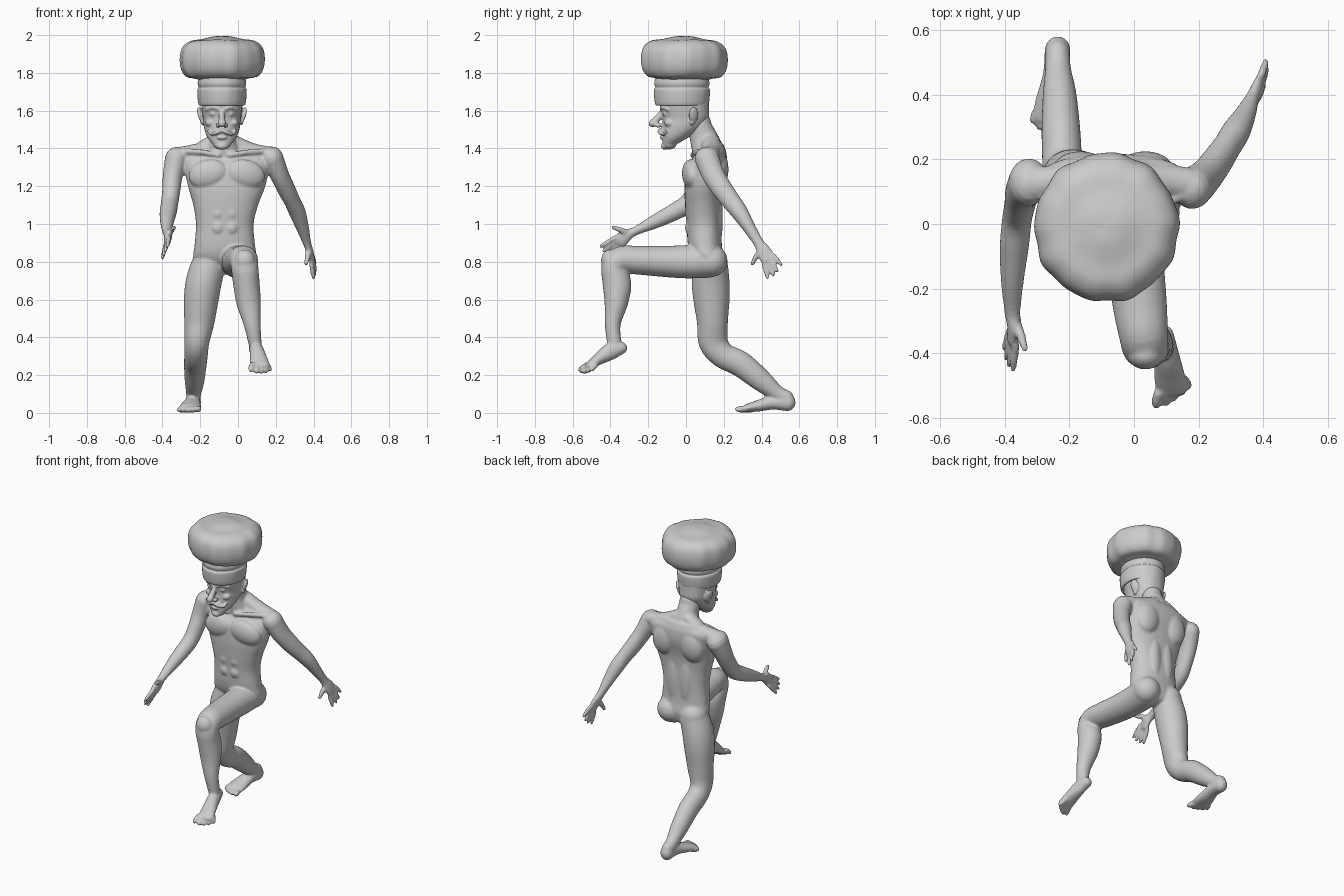
import bpy, bmesh, math
from mathutils import Vector, Matrix, Euler


def catmull(st, sub):
    # smooth resampling of (x, y, z, a, b) stations
    out = []
    for i in range(len(st) - 1):
        p = [st[max(i - 1, 0)], st[i], st[i + 1], st[min(i + 2, len(st) - 1)]]
        for k in range(sub):
            t = k / sub
            out.append([0.5 * (2 * b + (c - a) * t + (2 * a - 5 * b + 4 * c - d) * t * t
                               + (3 * b - a - 3 * c + d) * t ** 3) for a, b, c, d in zip(*p)])
    return out + [list(st[-1])]


def loft(bm, st, flat=False, e=2.0, cap=1.0, n=28, sub=5):
    # closed tube with rounded ends; flat keeps the rings horizontal
    st = catmull(st, sub)
    pos = [Vector(s[:3]) for s in st]
    rings = []
    for i, s in enumerate(st):
        t = (pos[min(i + 1, len(st) - 1)] - pos[max(i - 1, 0)]).normalized()
        if flat:
            t = Vector((0, 0, math.copysign(1, t.z)))
        u = Vector((1, 0, 0)) if abs(t.x) < 0.9 else Vector((0, 0, 1))
        u = (u - t * u.dot(t)).normalized()
        ring = (pos[i], t, u, t.cross(u), s[3], s[4])
        dome = [(math.sin(a), math.cos(a)) for a in (0.45, 0.9, 1.25, 1.48)]
        h = min(s[3], s[4]) * cap
        if i == 0:
            rings += [(pos[0] - t * h * sn, t, u, ring[3], s[3] * c, s[4] * c) for sn, c in dome[::-1]]
        rings.append(ring)
        if i == len(st) - 1:
            rings += [(pos[i] + t * h * sn, t, u, ring[3], s[3] * c, s[4] * c) for sn, c in dome]
    loops = []
    for p, t, u, v, a, b in rings:
        loop = []
        for k in range(n):
            c, s = math.cos(math.tau * k / n), math.sin(math.tau * k / n)
            c, s = (math.copysign(abs(q) ** (2 / e), q) for q in (c, s))
            loop.append(bm.verts.new(p + u * a * c + v * b * s))
        loops.append(loop)
    for l0, l1 in zip(loops, loops[1:]):
        for k in range(n):
            bm.faces.new((l0[k], l0[(k + 1) % n], l1[(k + 1) % n], l1[k]))
    bm.faces.new(loops[0][::-1])
    bm.faces.new(loops[-1])


def ball(bm, c, r, rot=(0, 0, 0)):
    bmesh.ops.create_uvsphere(bm, u_segments=24, v_segments=14, radius=1,
                              matrix=Matrix.LocRotScale(Vector(c), Euler(rot), Vector(r)))


def digits(bm, base, tips, r0, r1, spread=0.5):
    # fingers or toes fanned out from a base point
    base = Vector(base)
    mid = sum((Vector(t) for t in tips), Vector()) / len(tips)
    for i, t in enumerate(tips):
        t = Vector(t)
        b = base + (t - mid) * spread
        loft(bm, [(*b, r0, r0), (*b.lerp(t, 0.55), r0, r0), (*t, r1, r1)], n=12)


def finish(bm, name, voxel=None, smooth=4):
    bmesh.ops.recalc_face_normals(bm, faces=bm.faces)
    for f in bm.faces:
        f.smooth = True
    me = bpy.data.meshes.new(name)
    bm.to_mesh(me)
    bm.free()
    ob = bpy.data.objects.new(name, me)
    bpy.context.collection.objects.link(ob)
    if voxel:
        m = ob.modifiers.new("fuse", 'REMESH')
        m.mode, m.voxel_size, m.use_smooth_shade = 'VOXEL', voxel, True
        m = ob.modifiers.new("soften", 'SMOOTH')
        m.factor, m.iterations = 0.5, smooth
    return ob


# ---- body ----
bm = bmesh.new()
# torso and neck
loft(bm, [(-.07, .13, .77, .11, .06), (-.07, .115, .82, .165, .085), (-.07, .1, .89, .16, .09),
          (-.07, .095, 1.0, .153, .092), (-.065, .09, 1.1, .172, .095), (-.06, .092, 1.2, .205, .1),
          (-.06, .11, 1.3, .225, .105), (-.065, .135, 1.37, .23, .08), (-.07, .14, 1.405, .17, .065)],
     flat=True, e=2.3, cap=.6)
loft(bm, [(-.08, .07, 1.53, .065, .065), (-.08, .1, 1.45, .068, .08), (-.075, .12, 1.37, .1, .085)], flat=True)
for s in (-1, 1):
    ball(bm, (-.06 + s * .1, .025, 1.265), (.105, .045, .075), (0, s * .25, s * .12))       # chest
    ball(bm, (-.065 + s * .1, .17, 1.29), (.085, .055, .11), (0, s * -.2, 0))               # shoulder blade
    ball(bm, (-.07 + s * .045, .165, 1.03), (.045, .03, .17))                               # lower back
    ball(bm, (-.07 + s * .085, .135, .805), (.085, .085, .085))                             # buttock
    loft(bm, [(-.08 + s * .04, .13, 1.44, .04, .05), (-.07 + s * .14, .135, 1.39, .04, .05),
              (-.065 + s * .23, .125, 1.365, .045, .05)])                                   # shoulder ridge
    loft(bm, [(-.075 + s * .03, .035, 1.365, .014, .014), (-.07 + s * .12, .05, 1.38, .014, .014),
              (-.065 + s * .22, .09, 1.385, .016, .016)], n=12)                             # collarbone
    for z in (1.13, 1.055, .98):
        ball(bm, (-.07 + s * .036, .026, z), (.038, .032, .04))                             # stomach

# lowered arm and hand
loft(bm, [(.18, .11, 1.35, .06, .065), (.22, .145, 1.26, .05, .06), (.258, .195, 1.18, .047, .055),
          (.288, .24, 1.12, .043, .05), (.315, .285, 1.06, .044, .045), (.342, .335, .98, .034, .034),
          (.365, .385, .9, .022, .028), (.382, .415, .85, .018, .04), (.392, .435, .81, .015, .04)])
digits(bm, (.393, .44, .805), [(.4, .432, .715), (.405, .462, .73), (.41, .482, .752), (.408, .503, .785)],
       .0125, .0095, .7)
loft(bm, [(.375, .4, .86, .018, .018), (.368, .37, .825, .015, .015), (.36, .352, .79, .011, .011)], n=12)

# forward arm and hand
loft(bm, [(-.325, .13, 1.345, .062, .075), (-.345, .1, 1.26, .053, .06), (-.353, .06, 1.18, .048, .054),
          (-.362, .012, 1.11, .046, .05), (-.37, -.07, 1.06, .045, .045), (-.376, -.17, 1.01, .036, .036),
          (-.376, -.27, .962, .025, .023), (-.37, -.315, .94, .022, .034), (-.375, -.35, .91, .018, .04)])
digits(bm, (-.376, -.355, .905), [(-.374, -.45, .882), (-.385, -.436, .857), (-.395, -.415, .836), (-.4, -.385, .82)],
       .0125, .0095, .7)
loft(bm, [(-.365, -.31, .95, .017, .017), (-.35, -.345, .968, .015, .015), (-.338, -.385, .982, .011, .011)], n=12)

# raised leg and foot
loft(bm, [(-.0, .12, .805, .095, .09), (0, .0, .8, .09, .088), (.005, -.12, .802, .088, .082),
          (.018, -.25, .808, .084, .076), (.03, -.345, .81, .076, .072), (.036, -.382, .765, .072, .066),
          (.045, -.365, .68, .07, .076), (.057, -.37, .58, .064, .062), (.075, -.388, .47, .045, .042),
          (.09, -.38, .37, .035, .038)])
ball(bm, (.035, -.405, .805), (.055, .045, .06))
loft(bm, [(.09, -.345, .343, .034, .034), (.1, -.4, .325, .038, .045), (.11, -.47, .28, .048, .03),
          (.118, -.515, .248, .052, .02)])
digits(bm, (.115, -.505, .25), [(.068, -.56, .228), (.098, -.552, .22), (.123, -.537, .218), (.148, -.52, .222),
                                (.168, -.5, .23)], .0165, .013, .75)

# planted leg and foot
loft(bm, [(-.15, .13, .8, .09, .09), (-.18, .13, .7, .095, .1), (-.195, .135, .6, .092, .096),
          (-.205, .14, .48, .08, .082), (-.218, .145, .375, .066, .078), (-.222, .195, .305, .062, .068),
          (-.226, .29, .258, .06, .068), (-.23, .4, .17, .052, .058), (-.235, .48, .105, .04, .043),
          (-.236, .53, .075, .038, .045)])
loft(bm, [(-.236, .54, .055, .04, .046), (-.24, .46, .055, .042, .038), (-.25, .38, .037, .055, .03),
          (-.255, .325, .026, .06, .022)])
digits(bm, (-.26, .325, .02), [(-.207, .272, .019), (-.24, .278, .017), (-.266, .288, .017), (-.29, .302, .017),
                               (-.31, .322, .017)], .018, .014, .75)
finish(bm, "body", .007, 5)

# ---- head ----
CX = -.085
bm = bmesh.new()
loft(bm, [(CX, -.015, 1.68, .115, .135), (CX, -.006, 1.61, .108, .128), (CX, -.002, 1.56, .1, .122),
          (CX, -.02, 1.51, .095, .105), (CX, -.055, 1.46, .078, .07), (CX, -.088, 1.42, .048, .036)],
     flat=True, e=2.2, cap=.7)
ball(bm, (CX, -.112, 1.413), (.03, .02, .02))                                     # chin
loft(bm, [(CX, -.122, 1.6, .014, .014), (CX, -.145, 1.565, .016, .018), (CX, -.178, 1.532, .021, .02)], n=16)
ball(bm, (CX, -.112, 1.487), (.045, .024, .032))                                  # mouth mound
ball(bm, (CX, -.128, 1.457), (.028, .012, .009))                                  # lower lip
for s in (-1, 1):
    ball(bm, (CX + s * .02, -.147, 1.523), (.014, .02, .013))                     # nostril
    ball(bm, (CX + s * .043, -.106, 1.583), (.021, .018, .014))                   # eye
    ball(bm, (CX + s * .06, -.085, 1.535), (.028, .03, .022))                     # cheek
    loft(bm, [(CX + s * .014, -.128, 1.607, .01, .01), (CX + s * .045, -.123, 1.618, .011, .011),
              (CX + s * .08, -.095, 1.606, .009, .009)], n=12)                    # brow
    loft(bm, [(CX + s * .004, -.14, 1.496, .01, .01), (CX + s * .03, -.138, 1.484, .011, .011),
              (CX + s * .058, -.12, 1.478, .009, .009), (CX + s * .075, -.105, 1.494, .005, .005)], n=12)  # moustache
    ball(bm, (CX + s * .112, .04, 1.578), (.013, .027, .043), (.15, s * .25, s * .45))   # ear
    ball(bm, (CX + s * .102, .032, 1.54), (.012, .014, .016))                     # ear lobe
finish(bm, "head", .005, 3)


# ---- hat ----
def turned(name, cx, cy, profile, sy, wave, n=96):
    # lathe with gentle folds around the rim
    bm = bmesh.new()
    pts = catmull([(r, z, 0, 0, 0) for r, z in profile], 5)
    loops = []
    for r, z, *_ in pts:
        loop = []
        for k in range(n):
            a = math.tau * k / n
            w = 1 + wave * (math.sin(9 * a) + .7 * math.sin(14 * a + 1) + .5 * math.sin(5 * a + 2)) * min(1, r / .15)
            dz = wave * .25 * math.sin(3 * a + .5) * (r / .2)
            loop.append(bm.verts.new((cx + r * w * math.cos(a), cy + r * w * sy * math.sin(a), z + dz)))
        loops.append(loop)
    for l0, l1 in zip(loops, loops[1:]):
        for k in range(n):
            bm.faces.new((l0[k], l0[(k + 1) % n], l1[(k + 1) % n], l1[k]))
    bm.faces.new(loops[0][::-1])
    bm.faces.new(loops[-1])
    finish(bm, name)


turned("hat_crown", -.085, -.01, [(.005, 1.995), (.05, 1.992), (.11, 1.978), (.17, 1.968), (.21, 1.935),
                                  (.223, 1.88), (.216, 1.82), (.19, 1.782), (.15, 1.772), (.12, 1.765)], 1.03, .012)
turned("hat_band", -.085, -.022, [(.11, 1.79), (.122, 1.775), (.128, 1.75), (.127, 1.735), (.123, 1.722),
                                  (.13, 1.71), (.129, 1.67), (.124, 1.635), (.115, 1.628), (.09, 1.64)], 1.14, .003)
